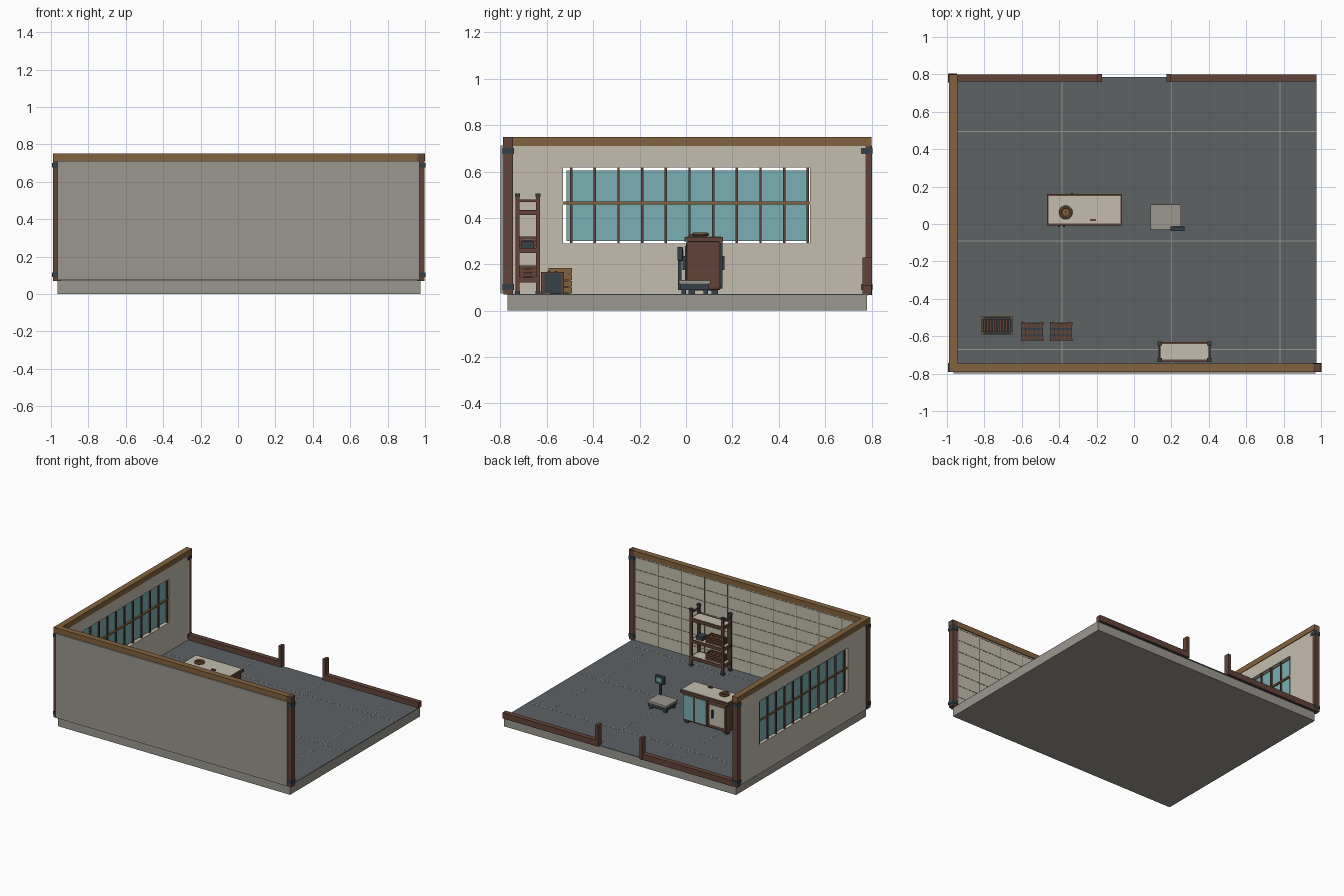
import bpy, bmesh, math
from mathutils import Vector

if "Cube" in bpy.data.objects:
    bpy.data.objects.remove(bpy.data.objects["Cube"])


def material(name, r, g, b):
    lin = [(c / 255 / 12.92) if c < 11 else ((c / 255 + 0.055) / 1.055) ** 2.4 for c in (r, g, b)]
    m = bpy.data.materials.new(name)
    m.diffuse_color = (*lin, 1)
    m.use_nodes = True
    m.node_tree.nodes["Principled BSDF"].inputs["Base Color"].default_value = m.diffuse_color
    return m


BROWN = material("dark brown timber", 98, 68, 57)
WOOD = material("light timber", 130, 99, 62)
CONCRETE = material("grey concrete", 154, 151, 142)
BEIGE = material("beige plaster", 196, 190, 174)
FLOOR = material("slate floor", 93, 98, 100)
METAL = material("dark metal", 54, 64, 74)
GLASS = material("teal glass", 122, 176, 181)
GROUT = material("grout", 126, 121, 110)


def boxes(name, mat, items, bevel=0):
    """One object from several boxes, each (x0, x1, y0, y1, z0, z1)."""
    bm = bmesh.new()
    for x0, x1, y0, y1, z0, z1 in items:
        v = bmesh.ops.create_cube(bm, size=1)["verts"]
        for p in v:
            p.co = Vector(((x0 + x1) / 2 + p.co.x * (x1 - x0),
                           (y0 + y1) / 2 + p.co.y * (y1 - y0),
                           (z0 + z1) / 2 + p.co.z * (z1 - z0)))
    me = bpy.data.meshes.new(name)
    bm.to_mesh(me)
    bm.free()
    me.materials.append(mat)
    ob = bpy.data.objects.new(name, me)
    bpy.context.collection.objects.link(ob)
    if bevel:
        mod = ob.modifiers.new("bevel", "BEVEL")
        mod.width, mod.segments = bevel, 2
    return ob


def box(name, mat, *b, bevel=0):
    return boxes(name, mat, [b], bevel)


def cylinder(name, mat, x, y, z0, z1, r, sides=12):
    bpy.ops.mesh.primitive_cylinder_add(vertices=sides, radius=r, depth=z1 - z0, location=(x, y, (z0 + z1) / 2))
    ob = bpy.context.object
    ob.name = name
    ob.data.materials.append(mat)
    return ob


def around(x, y, hx, hy, z0, z1):
    return (x - hx, x + hx, y - hy, y + hy, z0, z1)


# Slab and tiled floor
box("slab", CONCRETE, -.965, .975, -.77, .78, 0, .068)
box("floor", FLOOR, -.965, .975, -.77, .785, .066, .072)
boxes("floor_joints", CONCRETE,
      [(x - .0025, x + .0025, -.76, .78, .07, .0728) for x in (-.385, .2, .78)] +
      [(-.95, .975, y - .0025, y + .0025, .07, .0728) for y in (.495, -.09, -.67)])

# Front wall, with tiled inner face
box("front_wall", CONCRETE, -.965, .97, -.80, -.757, .075, .712)
box("front_wall_lining", BEIGE, -.95, .965, -.76, -.752, .072, .712)
boxes("wall_tile_joints", GROUT,
      [(-.95, .963, -.754, -.7505, z - .003, z + .003) for z in [.16 + .09 * i for i in range(7)]] +
      [(x - .003, x + .003, -.754, -.7505, .072, .71) for x in [-.78 + .192 * i for i in range(10)]])

# Left wall with window opening
boxes("left_wall", BEIGE, [
    (-.985, -.95, -.76, -.53, .07, .712), (-.985, -.95, .535, .775, .07, .712),
    (-.985, -.95, -.53, .535, .07, .29), (-.985, -.95, -.53, .535, .618, .712)])
box("window_glass", GLASS, -.972, -.966, -.515, .525, .30, .605)
boxes("window_mullions", BROWN,
      [(-.982, -.956, y - .005, y + .005, .292, .62) for y in [-.495 + .102 * i for i in range(11)]])
box("window_crossbar", WOOD, -.98, -.953, -.535, .54, .459, .471)

# Corner posts with metal collars
for name, x, y in (("front_left", -.97, -.767), ("front_right", .978, -.767), ("back_left", -.97, .78)):
    box(name + "_post", BROWN, *around(x, y, .02, .021, .07, .712))
    boxes(name + "_collars", METAL, [around(x, y, .0235, .0245, a, a + .026) for a in (.09, .675)])

# Top beams
box("left_beam", WOOD, -.99, -.945, -.745, .80, .71, .75)
box("front_beam", WOOD, -.99, .96, -.79, -.745, .71, .75)
box("front_beam_end", BROWN, .96, 1.0, -.79, -.745, .71, .75)

# Low back kerb with doorway stubs
boxes("back_kerb", BROWN, [(-.95, -.172, .762, .80, .068, .112), (.175, .975, .762, .80, .068, .112)])
boxes("doorway_stubs", BROWN, [(-.195, -.172, .76, .802, .068, .23), (.175, .198, .76, .802, .068, .23)])

# Counter
box("counter_body", BROWN, -.455, -.075, 0, .15, .088, .30, bevel=.012)
box("counter_top_rim", BROWN, -.465, -.063, -.007, .16, .298, .318)
box("counter_top", BEIGE, -.456, -.072, .002, .151, .31, .321)
boxes("counter_feet", METAL, [around(x, y, .014, .014, .07, .09) for x in (-.43, -.10) for y in (.025, .125)])
boxes("counter_glass", GLASS, [(-.172, -.085, .148, .154, .105, .285), (-.27, -.183, .148, .154, .105, .285)])
box("counter_side_panel", BEIGE, -.425, -.305, .148, .154, .12, .27)
boxes("counter_back_trim", BROWN, [(-.29, -.278, .148, .158, .095, .30), (-.45, -.436, .148, .158, .095, .30)])
box("counter_back_handle", METAL, -.337, -.327, .153, .166, .175, .235)
boxes("counter_front_doors", WOOD, [(-.44, -.392, -.004, .002, .11, .28), (-.383, -.09, -.004, .002, .11, .28)])
boxes("counter_front_handles", METAL, [(x - .005, x + .005, -.016, 0, .175, .235) for x in (-.402, -.375)])
boxes("counter_tag", BROWN, [(-.235, -.203, .015, .027, .32, .329)])

# Round bowl with ring of pieces on the counter
cylinder("bowl_base", BROWN, -.365, .062, .32, .326, .027, 16)
bpy.ops.mesh.primitive_torus_add(location=(-.365, .062, .329), major_radius=.029, minor_radius=.008,
                                 major_segments=20, minor_segments=8)
bowl = bpy.context.object
bowl.name = "bowl_ring"
bowl.data.materials.append(WOOD)
for i in range(6):
    a = i * math.tau / 6
    cylinder("bowl_piece", WOOD, -.365 + .014 * math.cos(a), .062 + .014 * math.sin(a), .324, .334, .007, 8)

# Floor scale
boxes("scale_feet", METAL, [around(x, y, .01, .01, .07, .095) for x in (.11, .23) for y in (-.01, .085)])
box("scale_base", METAL, .095, .247, -.025, .10, .09, .116)
box("scale_platform", CONCRETE, .088, .252, -.032, .106, .115, .132, bevel=.004)
box("scale_column", METAL, .224, .238, -.034, -.02, .09, .25)
box("scale_display", METAL, .195, .27, -.037, -.014, .215, .275, bevel=.003)
box("scale_screen", GLASS, .212, .253, -.016, -.011, .232, .262)

# Storage rack
for x in (.138, .402):
    for y in (-.727, -.638):
        box("rack_post", BROWN, *around(x, y, .009, .008, .07, .495))
        box("rack_post_cap", METAL, *around(x, y, .012, .011, .49, .505))
        box("rack_post_foot", METAL, *around(x, y, .012, .011, .07, .085))
for z in (.135, .262, .425):
    boxes("rack_rails", BROWN, [(.13, .41, y - .006, y + .006, z - .013, z + .008) for y in (-.729, -.636)] +
          [(x - .006, x + .006, -.73, -.635, z - .013, z + .008) for x in (.138, .402)])
    box("rack_shelf", BEIGE, .143, .397, -.724, -.641, z - .004, z + .009)
boxes("rack_top_rails", BROWN, [(x - .005, x + .005, -.727, -.638, .468, .48) for x in (.138, .402)])


def slatted_crate(name, x0, x1, y0, y1, z0, z1, rows, slats, frame, inner):
    """Open crate: stacked rails, corner battens and a slatted floor."""
    h = (z1 - z0) / rows
    t = .007
    rails = []
    for i in range(rows):
        a, b = z0 + i * h + h * .15, z0 + (i + 1) * h
        rails += [(x0, x1, y0, y0 + t, a, b), (x0, x1, y1 - t, y1, a, b),
                  (x0, x0 + t, y0, y1, a, b), (x1 - t, x1, y0, y1, a, b)]
    boxes(name + "_rails", frame, rails)
    boxes(name + "_corners", inner, [around(x, y, .005, .005, z0, z1 - .002)
                                     for x in (x0 + .01, x1 - .01) for y in (y0 + .01, y1 - .01)])
    w = (x1 - x0 - 2 * t) / slats
    zf = z0 + (z1 - z0) * .7
    boxes(name + "_base", METAL, [(x0 + t, x1 - t, y0 + t, y1 - t, z0, z0 + .008)])
    boxes(name + "_slats", inner, [(x0 + t + (i + .12) * w, x0 + t + (i + .88) * w, y0 + .015, y1 - .015,
                                    z0 + .006, zf) for i in range(slats)])


# Baskets and box on the rack
for z in (.144, .271):
    slatted_crate("rack_basket", .16, .29, -.718, -.647, z, z + .05, 3, 6, BROWN, WOOD)
box("rack_box", METAL, .32, .375, -.71, -.655, .271, .30)

# Open crate on the floor
slatted_crate("floor_crate", -.815, -.65, -.592, -.492, .072, .185, 4, 9, WOOD, BROWN)

# Two closed, strapped crates
for x in (-.545, -.39):
    y0, y1 = -.622, -.528
    box("chest_core", METAL, x - .054, x + .054, y0 + .004, y1 - .004, .075, .16)
    boxes("chest_lid_slats", BROWN, [(x - .057 + i * .0235, x - .037 + i * .0235, y0, y1, .158, .168)
                                     for i in range(5)])
    boxes("chest_edges", BROWN, [around(x + sx * .053, (y0 + y1) / 2 + sy * .043, .007, .007, .07, .168)
                                 for sx in (-1, 1) for sy in (-1, 1)])
    boxes("chest_side_slats", WOOD, [(x - .047 + i * .024, x - .029 + i * .024, y0 - .001, y1 + .001, .08, .155)
                                     for i in range(4)])
    boxes("chest_straps", METAL, [(x - .058, x + .058, y - .005, y + .005, .074, .171) for y in (-.592, -.562)])
